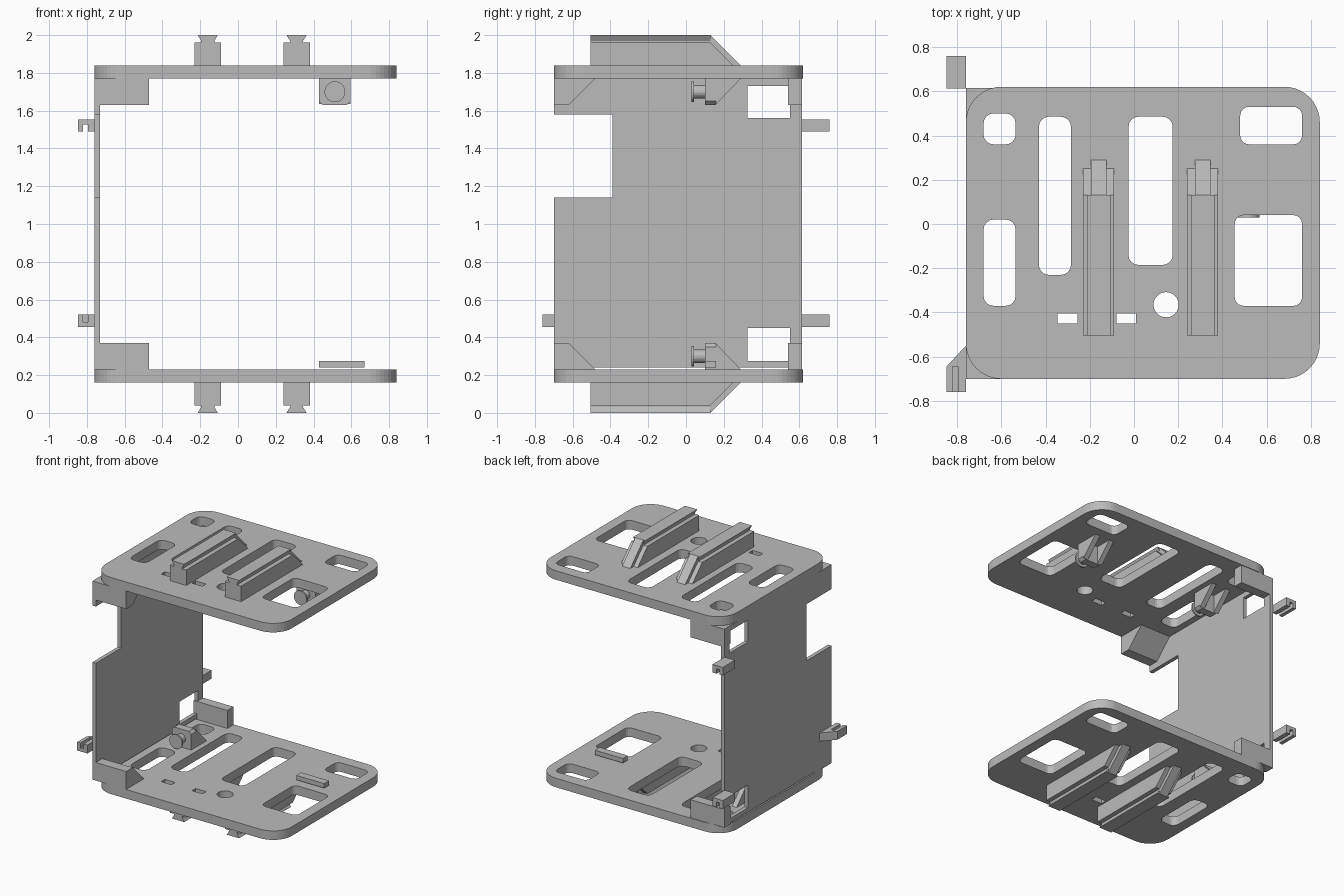
import bpy, bmesh, math
from mathutils import Matrix

if "Cube" in bpy.data.objects:
    bpy.data.objects.remove(bpy.data.objects["Cube"])

GREY = (0.5, 0.5, 0.5, 1)
grey = bpy.data.materials.new("light_grey_plastic")
grey.use_nodes = True
grey.diffuse_color = GREY
grey.node_tree.nodes["Principled BSDF"].inputs["Base Color"].default_value = GREY

# Columns place a flat profile (u, v) and its extrusion along the chosen axis
AXES = {
    "x": Matrix(((0, 0, 1, 0), (1, 0, 0, 0), (0, 1, 0, 0), (0, 0, 0, 1))),
    "y": Matrix(((1, 0, 0, 0), (0, 0, 1, 0), (0, 1, 0, 0), (0, 0, 0, 1))),
    "z": Matrix.Identity(4),
}
FLIP = Matrix.Translation((0, 0, 2)) @ Matrix.Scale(-1, 4, (0, 0, 1))


def arc(cx, cy, r, start, end, n):
    return [(cx + r * math.cos(start + (end - start) * i / n),
             cy + r * math.sin(start + (end - start) * i / n)) for i in range(n + 1)]


def circle(cx, cy, r, n=24):
    return arc(cx, cy, r, 0, math.tau, n)[:-1]


def rect(x0, x1, y0, y1, r=0, n=4):
    if not r:
        return [(x0, y0), (x1, y0), (x1, y1), (x0, y1)]
    q = math.pi / 2
    corners = ((x1 - r, y1 - r), (x0 + r, y1 - r), (x0 + r, y0 + r), (x1 - r, y0 + r))
    return [p for k, c in enumerate(corners) for p in arc(*c, r, k * q, (k + 1) * q, n)]


def prism(name, axis, lo, hi, *loops, flip=False):
    """Extrude an outline (with optional hole loops) along an axis."""
    cu = bpy.data.curves.new(name, "CURVE")
    cu.dimensions, cu.fill_mode = "2D", "BOTH"
    cu.extrude = (hi - lo) / 2
    for pts in loops:
        sp = cu.splines.new("POLY")
        sp.points.add(len(pts) - 1)
        for p, (u, v) in zip(sp.points, pts):
            p.co = (u, v, 0, 1)
        sp.use_cyclic_u = True
    tmp = bpy.data.objects.new(name + "_curve", cu)
    bpy.context.collection.objects.link(tmp)
    dg = bpy.context.evaluated_depsgraph_get()
    me = bpy.data.meshes.new_from_object(tmp.evaluated_get(dg))
    bpy.data.objects.remove(tmp)
    bpy.data.curves.remove(cu)
    me.name = name
    bm = bmesh.new()
    bm.from_mesh(me)
    m = AXES[axis] @ Matrix.Translation((0, 0, (lo + hi) / 2))
    bm.transform(FLIP @ m if flip else m)
    bmesh.ops.remove_doubles(bm, verts=bm.verts, dist=0.0001)
    bmesh.ops.recalc_face_normals(bm, faces=bm.faces)
    for f in bm.faces:
        f.smooth = False
        f.material_index = 0
    bm.to_mesh(me)
    bm.free()
    me.materials.clear()
    me.materials.append(grey)
    ob = bpy.data.objects.new(name, me)
    bpy.context.collection.objects.link(ob)
    return ob


def rail(name, x, flip):
    # Body, flared head and sloping tail strip
    prism(name + "_body", "x", x - 0.07, x + 0.07,
          [(-0.505, 1.84), (0.25, 1.84), (0.13, 1.96), (-0.505, 1.96)], flip=flip)
    prism(name + "_head", "y", -0.505, 0.13,
          [(x - 0.035, 1.96), (x + 0.035, 1.96), (x + 0.035, 1.97), (x + 0.053, 2),
           (x - 0.053, 2), (x - 0.035, 1.97)], flip=flip)
    prism(name + "_tail", "x", x - 0.035, x + 0.035,
          [(0.13, 1.96), (0.25, 1.84), (0.29, 1.84), (0.13, 2)], flip=flip)


def pin_bracket(name, x, flip):
    # Upright plate with two gussets and a headed pin
    w, c = 0.083, 0.02
    prism(name + "_plate", "y", 0.1, 0.16,
          [(x - w, 1.77), (x - w, 1.63 + c), (x - w + c, 1.63), (x + w - c, 1.63),
           (x + w, 1.63 + c), (x + w, 1.77)], flip=flip)
    for side, a in (("left", x + w - 0.04), ("right", x - w)):
        prism(name + "_gusset_" + side, "x", a, a + 0.04,
              [(0.16, 1.77), (0.16, 1.635), (0.29, 1.77)], flip=flip)
    prism(name + "_pin", "y", 0.04, 0.1, circle(x, 1.7, 0.035), flip=flip)
    prism(name + "_pin_head", "y", 0.03, 0.042, circle(x, 1.7, 0.055), flip=flip)


# Holes shared by both plates
holes = [
    rect(-0.68, -0.535, 0.36, 0.50, 0.045),
    rect(-0.68, -0.535, -0.37, 0.02, 0.045),
    rect(-0.43, -0.285, -0.23, 0.485, 0.045),
    rect(-0.025, 0.175, -0.185, 0.485, 0.045),
    rect(0.48, 0.76, 0.36, 0.53, 0.04),
    rect(0.455, 0.76, -0.37, 0.04, 0.04),
    circle(0.145, -0.365, 0.057),
    rect(-0.345, -0.255, -0.45, -0.405),
    rect(-0.08, 0.01, -0.45, -0.405),
]

for level, flip in (("upper", False), ("lower", True)):
    prism(level + "_plate", "z", 1.77, 1.84,
          rect(-0.76, 0.84, -0.70, 0.62, 0.16, 10), *holes, flip=flip)
    rail(level + "_left_rail", 0.31, flip)
    rail(level + "_right_rail", -0.16, flip)
    pin_bracket(level + "_right_bracket", -0.555, flip)
    # Corner blocks joining plate and wall
    prism(level + "_front_corner_block", "x", -0.76, -0.47,
          [(-0.70, 1.63), (-0.62, 1.63), (-0.48, 1.77), (-0.70, 1.77)], flip=flip)
    prism(level + "_back_corner_block", "x", -0.76, -0.47,
          rect(0.54, 0.615, 1.63, 1.77), flip=flip)

pin_bracket("upper_left_bracket", 0.513, False)
prism("lower_stop_bar", "z", 0.24, 0.275, rect(0.43, 0.67, 0.1, 0.16))

# Side wall with a front notch and two windows
prism("side_wall", "x", -0.76, -0.73,
      [(-0.70, 0.24), (0.615, 0.24), (0.615, 1.77), (-0.70, 1.77),
       (-0.70, 1.58), (-0.39, 1.58), (-0.39, 1.14), (-0.70, 1.14)],
      rect(0.325, 0.55, 1.56, 1.73), rect(0.325, 0.55, 0.275, 0.45))


def slotted(z0, z1, opens_up):
    # Channel section with a narrow slot from one side
    a, b, lo, hi = -0.82, -0.795, -0.848, -0.76
    outer, near = (z1, z0) if opens_up else (z0, z1)
    deep = near + (outer - near) * 0.4
    return [(lo, near), (hi, near), (hi, outer), (b, outer), (b, deep),
            (a, deep), (a, outer), (lo, outer)]


# Cable hooks on the outside of the wall
prism("back_upper_hook", "y", 0.612, 0.76, slotted(1.49, 1.553, False))
prism("back_lower_hook", "y", 0.612, 0.76, slotted(0.455, 0.52, False))
prism("front_hook", "y", -0.76, -0.645, slotted(0.455, 0.52, True))
prism("front_hook_gusset", "z", 0.455, 0.52,
      [(-0.848, -0.645), (-0.76, -0.645), (-0.76, -0.55)])
